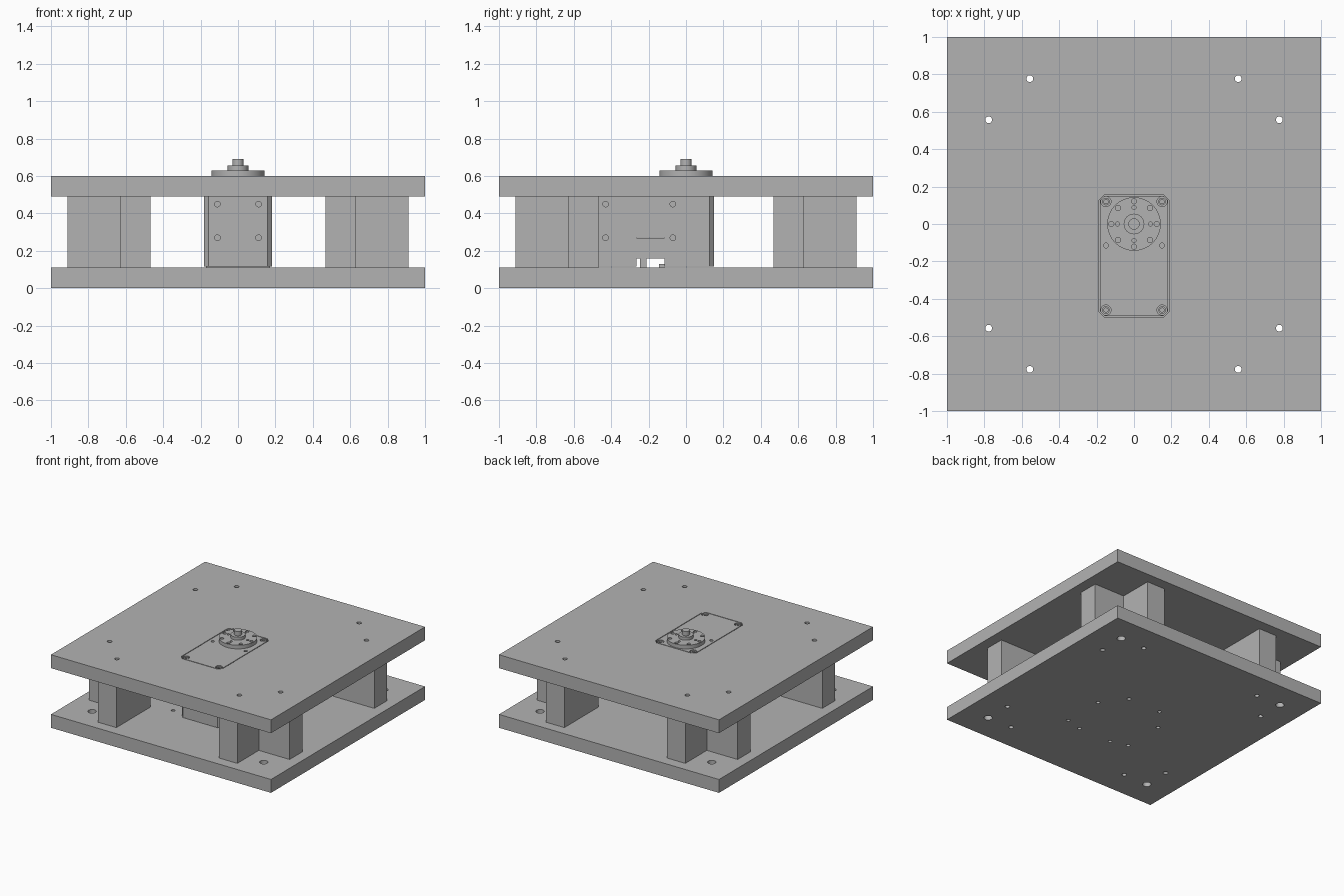
import bpy, bmesh
from mathutils import Vector, Matrix

old = bpy.data.objects.get("Cube")
if old:
    bpy.data.objects.remove(old, do_unlink=True)

grey = bpy.data.materials.new("machined_grey")
grey.use_nodes = True
GREY = (0.45, 0.45, 0.45, 1)
grey.diffuse_color = GREY
grey.node_tree.nodes["Principled BSDF"].inputs["Base Color"].default_value = GREY


def finish(name, bm):
    bmesh.ops.recalc_face_normals(bm, faces=bm.faces)
    mesh = bpy.data.meshes.new(name)
    bm.to_mesh(mesh)
    bm.free()
    mesh.materials.append(grey)
    ob = bpy.data.objects.new(name, mesh)
    bpy.context.collection.objects.link(ob)
    return ob


def add_prism(bm, outline, z0, z1):
    face = bm.faces.new([bm.verts.new((x, y, z0)) for x, y in outline])
    top = bmesh.ops.extrude_face_region(bm, geom=[face])["geom"]
    verts = [g for g in top if isinstance(g, bmesh.types.BMVert)]
    bmesh.ops.translate(bm, verts=verts, vec=(0, 0, z1 - z0))


def add_rod(bm, start, end, r, sides=32):
    a, b = Vector(start), Vector(end)
    turn = (b - a).to_track_quat('Z', 'Y').to_matrix().to_4x4()
    bmesh.ops.create_cone(bm, cap_ends=True, segments=sides, radius1=r, radius2=r,
                          depth=(b - a).length, matrix=Matrix.Translation((a + b) / 2) @ turn)


def rect(x0, x1, y0, y1, c=0.0):
    if not c:
        return [(x0, y0), (x1, y0), (x1, y1), (x0, y1)]
    return [(x0 + c, y0), (x1 - c, y0), (x1, y0 + c), (x1, y1 - c),
            (x1 - c, y1), (x0 + c, y1), (x0, y1 - c), (x0, y0 + c)]


def prism(name, outline, z0, z1):
    bm = bmesh.new()
    add_prism(bm, outline, z0, z1)
    return finish(name, bm)


def cut(ob, bm):
    cutter = finish("cutter", bm)
    cutter.hide_render = True
    mod = ob.modifiers.new("cut", 'BOOLEAN')
    mod.operation, mod.solver, mod.object = 'DIFFERENCE', 'EXACT', cutter
    select(ob)
    bpy.ops.object.modifier_apply(modifier=mod.name)
    bpy.data.objects.remove(cutter, do_unlink=True)


def select(ob):
    bpy.ops.object.select_all(action='DESELECT')
    ob.select_set(True)
    bpy.context.view_layer.objects.active = ob


def drill(bm, points, r, z0, z1):
    for x, y in points:
        add_rod(bm, (x, y, z0), (x, y, z1), r, 24)


BASE, LOW, HIGH, TOP = 0.11, 0.49, 0.60, 0.63
SIGNS = [(sx, sy) for sx in (-1, 1) for sy in (-1, 1)]
post_bolts = [(sx * a, sy * b) for sx, sy in SIGNS for a, b in ((.557, .777), (.777, .557))]
housing_screws = [(sx * .15, y) for sx in (-1, 1) for y in (.12, -.46)]

# Base plate with bolt, foot and mounting holes
base_plate = prism("base_plate", rect(-1, 1, -1, 1), 0, BASE)
bm = bmesh.new()
drill(bm, post_bolts, .018, -.1, .2)
drill(bm, [(sx * .78, sy * .78) for sx, sy in SIGNS], .032, -.1, .2)
drill(bm, housing_screws, .015, -.1, .2)
drill(bm, [(sx * .295, y) for sx in (-1, 1) for y in (-.07, -.42)], .015, -.1, .2)
cut(base_plate, bm)

# Top plate with a chamfered window for the gearbox
top_plate = prism("top_plate", rect(-1, 1, -1, 1), LOW, HIGH)
bm = bmesh.new()
drill(bm, post_bolts, .018, .4, .7)
add_prism(bm, rect(-.188, .188, -.497, .156, .03), .4, .7)
cut(top_plate, bm)

# L-shaped corner posts, drilled through
near, mid, far = .467, .632, .912
ell = [(near, near), (far, near), (far, mid), (mid, mid), (mid, far), (near, far)]
for sx, sy in SIGNS:
    name = ("back" if sy > 0 else "front") + ("_left" if sx > 0 else "_right") + "_post"
    post = prism(name, [(sx * x, sy * y) for x, y in ell], BASE, LOW)
    bm = bmesh.new()
    drill(bm, [p for p in post_bolts if p[0] * sx > 0 and p[1] * sy > 0], .018, 0, .6)
    cut(post, bm)

# Gearbox housing with screw recesses, side holes and cable notch
x0, x1, y0, y1 = -.182, .182, -.491, .15
housing = prism("gearbox_housing", rect(x0, x1, y0, y1, .024), .115, HIGH)
bm = bmesh.new()
drill(bm, housing_screws, .027, .575, .7)
drill(bm, [(-.15, -.115), (.15, -.115)], .013, .56, .7)
for z in (.27, .45):
    for x in (-.11, .11):
        add_rod(bm, (x, y0 - .1, z), (x, y0 + .05, z), .015, 24)
        add_rod(bm, (x, y1 + .1, z), (x, y1 - .05, z), .015, 24)
    for y in (-.43, -.07):
        add_rod(bm, (x0 - .1, y, z), (x0 + .05, y, z), .015, 24)
        add_rod(bm, (x1 + .1, y, z), (x1 - .05, y, z), .015, 24)
add_prism(bm, rect(-.3, .3, -.265, -.115), .05, .27)
cut(housing, bm)

# Connector sitting in the notch
prism("connector_block", rect(-.176, .176, -.264, -.116), .16, .269)
prism("connector_foot", rect(-.17, .17, -.245, -.21), BASE, .16)
prism("connector_rail", rect(-.17, .17, -.145, -.116), BASE, .13)

# Socket screws in the housing top
for i, (x, y) in enumerate(housing_screws):
    bm = bmesh.new()
    add_rod(bm, (x, y, .57), (x, y, .597), .02, 24)
    screw = finish("housing_screw_%d" % (i + 1), bm)
    bm = bmesh.new()
    add_rod(bm, (x, y, .583), (x, y, .65), .012, 6)
    cut(screw, bm)

# Output flange with its bolt circle
bm = bmesh.new()
add_rod(bm, (0, 0, HIGH), (0, 0, TOP), .143, 64)
flange = finish("output_flange", bm)
bm = bmesh.new()
ring = [(0, .122), (0, -.122), (.122, 0), (-.122, 0)] + [(sx * .086, sy * .086) for sx, sy in SIGNS]
drill(bm, ring, .014, .608, .7)
drill(bm, [(0, .088), (0, -.088), (.088, 0), (-.088, 0)], .011, .615, .7)
cut(flange, bm)

# Boss and shaft
for name, z0, z1, r in (("flange_boss", TOP, .655, .055), ("output_shaft", .655, .69, .03)):
    bm = bmesh.new()
    add_rod(bm, (0, 0, z0), (0, 0, z1), r, 48)
    finish(name, bm)

for ob in list(bpy.context.collection.objects):
    if ob.type == 'MESH' and grey.name in ob.data.materials:
        select(ob)
        bpy.ops.object.shade_smooth_by_angle(angle=.52)
